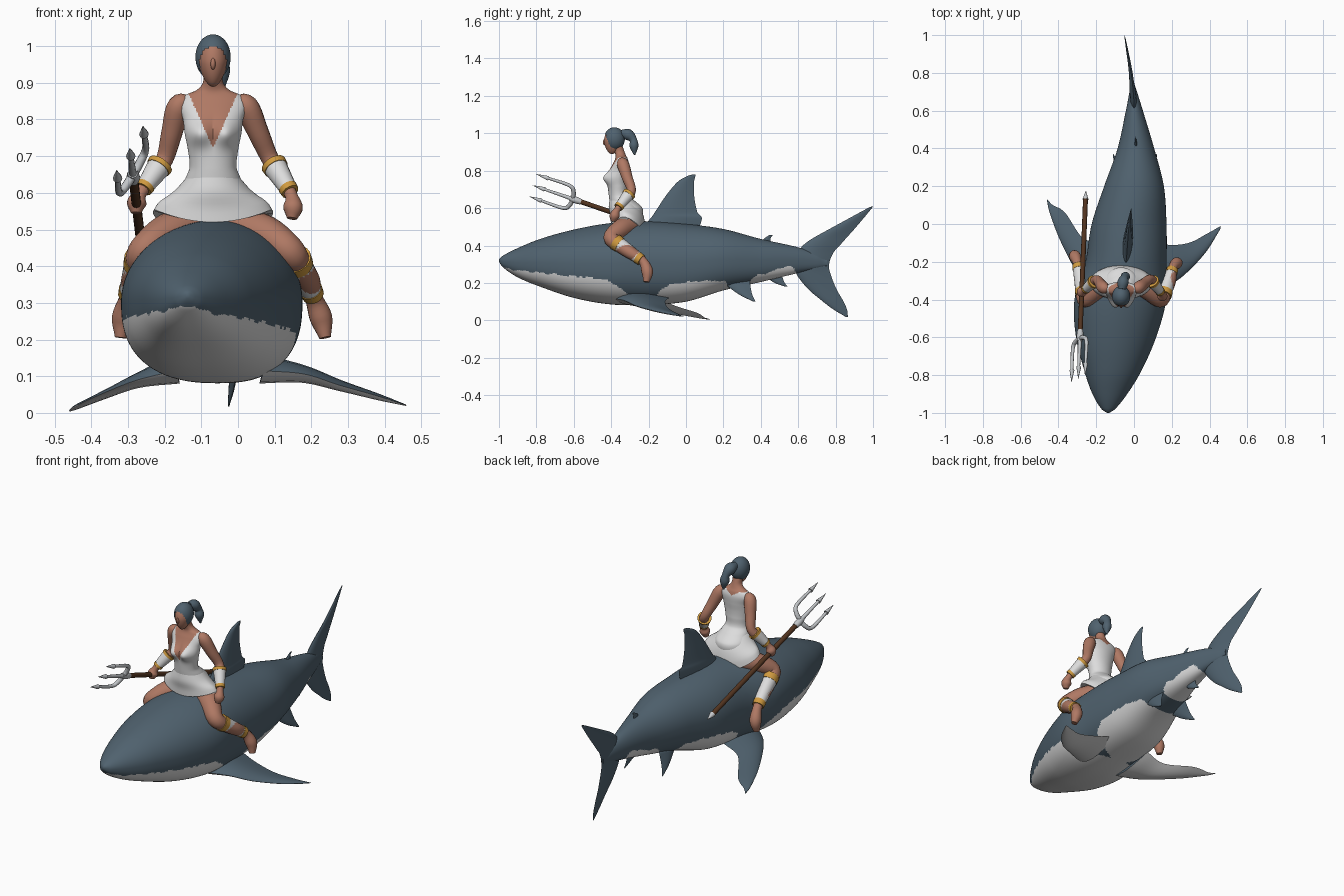
import bpy, bmesh, math
from mathutils import Vector as V

if "Cube" in bpy.data.objects:
    bpy.data.objects.remove(bpy.data.objects["Cube"])


def material(name, r, g, b):
    m = bpy.data.materials.new(name)
    m.diffuse_color = (r, g, b, 1)
    m.use_nodes = True
    m.node_tree.nodes["Principled BSDF"].inputs["Base Color"].default_value = m.diffuse_color
    return m


SLATE = material("slate blue", .08, .122, .158)
WHITE = material("white", .72, .72, .72)
SKIN = material("skin", .43, .19, .127)
GOLD = material("gold", .62, .32, .05)
WOOD = material("dark wood", .085, .034, .014)
METAL = material("pale metal", .55, .57, .59)


def curve(keys, t):
    """Smooth interpolation of rows (t, a, b, ...) at t."""
    n = len(keys)
    i = max([k for k in range(n - 1) if keys[k][0] <= t], default=0)
    h = keys[i + 1][0] - keys[i][0]
    s = min(max((t - keys[i][0]) / h, 0), 1)

    def slope(k, c):
        a, b = keys[max(k - 1, 0)], keys[min(k + 1, n - 1)]
        return (b[c] - a[c]) / (b[0] - a[0])
    out = []
    for c in range(1, len(keys[0])):
        out.append((2*s**3 - 3*s*s + 1) * keys[i][c] + (s**3 - 2*s*s + s) * h * slope(i, c)
                   + (3*s*s - 2*s**3) * keys[i + 1][c] + (s**3 - s*s) * h * slope(i + 1, c))
    return out


def finish(name, bm, mats, rule=None, angle=50):
    bmesh.ops.recalc_face_normals(bm, faces=bm.faces)
    for f in bm.faces:
        f.smooth = True
        if rule:
            f.material_index = int(rule(f.calc_center_median(), f.normal))
    me = bpy.data.meshes.new(name)
    bm.to_mesh(me)
    bm.free()
    for m in mats:
        me.materials.append(m)
    me.set_sharp_from_angle(angle=math.radians(angle))
    ob = bpy.data.objects.new(name, me)
    bpy.context.collection.objects.link(ob)
    return ob


def loft(name, rings, mats, rule=None, angle=50):
    bm = bmesh.new()
    vs = [[bm.verts.new(p) for p in r] for r in rings]
    n = len(vs[0])
    for a, b in zip(vs, vs[1:]):
        for i in range(n):
            j = (i + 1) % n
            bm.faces.new((a[i], a[j], b[j], b[i]))
    bm.faces.new(vs[0])
    bm.faces.new(vs[-1])
    return finish(name, bm, mats, rule, angle)


def tube(name, pts, mat, sub=5, n=16):
    """Round limb through points (x, y, z, radius)."""
    keys = [(i, *p) for i, p in enumerate(pts)]
    count = (len(pts) - 1) * sub
    path = [curve(keys, i / sub) for i in range(count + 1)]
    rings, u = [], V((.31, .2, .93))
    for i, p in enumerate(path):
        d = (V(path[min(i + 1, count)][:3]) - V(path[max(i - 1, 0)][:3])).normalized()
        u = (u - d * u.dot(d)).normalized()
        w = d.cross(u)
        rings.append([V(p[:3]) + p[3] * (u * math.cos(a) + w * math.sin(a))
                      for a in [2 * math.pi * k / n for k in range(n)]])
    return loft(name, rings, [mat])


def fin(name, sections, normal, mats=(SLATE,), rule=None):
    """Blade through sections (lead point, trail point, half thickness)."""
    keys = [(i, *a, *b, t) for i, (a, b, t) in enumerate(sections)]
    rings, nv = [], V(normal).normalized()
    for i in range((len(keys) - 1) * 6 + 1):
        v = curve(keys, i / 6)
        a, b, ring = V(v[:3]), V(v[3:6]), []
        for k in range(20):
            t = (1 - math.cos(2 * math.pi * k / 20)) / 2
            side = 1 if k < 10 else -1
            ring.append(a.lerp(b, t) + nv * side * v[6] * math.sin(math.pi * t ** .7))
        rings.append(ring)
    return loft(name, rings, list(mats), rule, 60)


# Shark body: y, centre x, half width, top z, bottom z
BODY = [(-1, -.137, .006, .327, .313), (-.98, -.136, .036, .345, .284), (-.9, -.128, .092, .386, .23),
        (-.78, -.112, .15, .435, .18), (-.6, -.095, .212, .485, .12), (-.4, -.072, .243, .52, .085),
        (-.2, -.042, .215, .528, .083), (0, -.026, .198, .515, .1), (.2, 0, .158, .488, .16),
        (.4, .01, .097, .435, .205), (.6, .002, .045, .39, .253), (.7, -.004, .02, .355, .275),
        (.75, -.008, .008, .325, .29), (1, -.05, .004, .32, .29)]
# Height of the pale belly edge along y
EDGE = [(-1, .295), (-.96, .277), (-.85, .265), (-.6, .245), (-.45, .232), (-.36, .19), (-.29, .12), (-.26, .1),
        (-.17, .1), (-.145, .16), (-.1, .195), (0, .215), (.2, .218), (.235, .18), (.26, .1),
        (.32, .1), (.345, .22), (.45, .265), (.55, .295), (.585, .26), (.61, .1), (1, .1)]


def belly(c, n):
    wobble = .003 * math.sin(c.y * 70) + .002 * math.sin(c.y * 131) - .05 * (c.x + .07)
    return c.z < curve(EDGE, c.y)[0] + wobble and n.z < .5


rings = []
for i in range(221):
    y = -1 + 1.755 * i / 220
    cx, hw, zt, zb = curve(BODY, y)
    ring = []
    for k in range(140):
        c, s = math.cos(math.pi * k / 70), math.sin(math.pi * k / 70)
        e = 1 if s > 0 else .8
        ring.append(V((cx + hw * math.copysign(abs(c) ** e, c), y,
                       (zt + zb) / 2 + (zt - zb) / 2 * math.copysign(abs(s) ** e, s))))
    rings.append(ring)
loft("shark_body", rings, [SLATE, WHITE], belly)


# Upright fins: z, lead y, trail y, half thickness
def upright(name, rows):
    fin(name, [((curve(BODY, a)[0], a, z), (curve(BODY, b)[0], b, z), t) for z, a, b, t in rows], (1, 0, 0))


upright("dorsal_fin", [(.47, -.26, .06, .028), (.545, -.19, .085, .024), (.58, -.165, .06, .02),
                       (.67, -.105, .043, .015), (.74, -.045, .043, .01), (.77, .005, .05, .006), (.78, .035, .05, .002)])
upright("second_dorsal_fin", [(.40, .38, .46, .01), (.435, .415, .452, .006), (.457, .447, .465, .002)])
upright("anal_fin", [(.25, .41, .51, .01), (.205, .465, .525, .006), (.18, .53, .545, .002)])
upright("tail_fin", [(.018, .855, .866, .002), (.06, .785, .86, .006), (.11, .72, .837, .009), (.17, .65, .803, .013),
                     (.25, .59, .772, .018), (.3, .6, .765, .02), (.36, .6, .787, .018), (.4, .625, .822, .016),
                     (.44, .68, .857, .012), (.49, .77, .902, .009), (.55, .88, .953, .006), (.595, .963, .99, .003),
                     (.608, .99, 1, .001)])

# Side fins with pale undersides
def under(c, n):
    return n.z < -.1


fin("right_pectoral_fin", [((.07, -.38, .115), (.07, -.08, .125), .04), ((.18, -.33, .106), (.18, -.11, .104), .024),
                           ((.275, -.262, .076), (.29, -.1, .07), .015), ((.38, -.15, .046), (.38, -.055, .041), .009),
                           ((.455, -.03, .022), (.46, -.01, .02), .002)], (.3, 0, 1), (SLATE, WHITE), under)
fin("left_pectoral_fin", [((-.17, -.38, .115), (-.17, -.09, .125), .04), ((-.28, -.29, .088), (-.27, -.075, .085), .02),
                          ((-.385, -.1, .046), (-.365, .06, .04), .01), ((-.445, .055, .018), (-.43, .1, .014), .006),
                          ((-.46, .12, .006), (-.458, .13, .005), .002)], (-.3, 0, 1), (SLATE, WHITE), under)
for side, s in (("right", 1), ("left", -1)):
    fin(side + "_pelvic_fin", [((.005 + s * .08, .2, .2), (.005 + s * .075, .34, .215), .012),
                               ((.005 + s * .1, .28, .14), (.005 + s * .1, .352, .145), .008),
                               ((.005 + s * .115, .36, .1), (.005 + s * .115, .372, .1), .002)], (1, 0, .3))

# Rider torso with dress: z, centre y, half width, half depth
CX = -.068
TORSO = [(.54, -.315, .09, .08), (.6, -.318, .09, .085), (.64, -.342, .075, .067), (.67, -.36, .064, .053),
         (.72, -.365, .069, .053), (.76, -.365, .077, .053), (.8, -.358, .082, .05), (.84, -.348, .092, .042),
         (.865, -.345, .078, .033), (.88, -.348, .045, .028), (.9, -.355, .028, .027), (.93, -.365, .026, .027)]


def ring_z(keys, z, bust=0, n=64):
    cy, rx, ry = curve(keys, z)
    out = []
    for k in range(n):
        c, s = math.cos(2 * math.pi * k / n), math.sin(2 * math.pi * k / n)
        bump = bust * math.exp(-((abs(rx * c) - .036) ** 2 + (z - .762) ** 2) / .0011) if s < 0 else 0
        out.append(V((CX + rx * c, cy + ry * s - bump, z)))
    return out


def bare(c, n):
    half = (c.z - .722) * .45 if c.y < -.35 else (c.z - .845) * 1.6
    return c.z > .87 or abs(c.x - CX) < half


loft("torso_and_dress", [ring_z(TORSO, .54 + .39 * i / 130, .03, 140) for i in range(131)], [WHITE, SKIN], bare)
SKIRT = [(0, -.345, .07, .064), (.35, -.325, .105, .088), (.7, -.312, .148, .092), (1, -.31, .164, .092)]
rings = []
for i in range(11):
    t = i / 10
    ring = []
    for p in ring_z(SKIRT, t):
        # hem rises over the thighs and drops behind
        side, back = (p.x - CX) / .16, (p.y + .31) / .092
        ring.append(V((p.x, p.y, .645 - .125 * t + t * (.035 * side ** 2 - .04 * max(back + .25, 0)))))
    rings.append(ring)
loft("skirt", rings, [WHITE])


# Head, nose, hair
def ellipsoid(name, centre, radii, mat, shape=None, cut=None):
    bm = bmesh.new()
    bmesh.ops.create_uvsphere(bm, u_segments=48, v_segments=32, radius=1)
    for v in bm.verts:
        if shape:
            v.co = shape(v.co)
        v.co = V([c + r * q for c, r, q in zip(centre, radii, v.co)])
    if cut:
        bad = [f for f in bm.faces if cut(f.calc_center_median())]
        bmesh.ops.delete(bm, geom=bad, context='FACES')
    return finish(name, bm, [mat])


def jaw(p):
    k = 1 - .25 * max(-p.z, 0)
    return V((p.x * k, p.y * k - .15 * max(-p.z, 0), p.z))


ellipsoid("head", (CX, -.388, .958), (.04, .05, .069), SKIN, jaw)
ellipsoid("nose", (CX, -.434, .952), (.007, .011, .016), SKIN)
ellipsoid("hair", (CX, -.383, .97), (.048, .056, .062), SLATE,
          cut=lambda c: c.y < -.395 - (c.z - .9) * .38 and abs(c.x - CX) < .042)
tube("ponytail", [(-.064, -.345, 1, .02), (-.058, -.308, .992, .03), (-.05, -.282, .965, .02),
                  (-.045, -.278, .93, .024), (-.04, -.275, .885, .004)], SLATE)


# Limbs with cuffs
def cuff(name, a, b, wide):
    a, b = V(a), V(b)

    def at(t, extra):
        p = a.lerp(b, t)
        return (p.x, p.y, p.z, p.w + extra)
    tube(name, [at(0, 0), at(1, 0)], WHITE, 4)
    tube(name + "_upper_band", [at(-.02, .002), at(wide, .002)], GOLD, 2)
    tube(name + "_lower_band", [at(.87, .002), at(1.03, .002)], GOLD, 2)


tube("right_arm", [(-.01, -.345, .85, .012), (.022, -.338, .837, .032), (.055, -.315, .765, .029), (.088, -.292, .692, .024),
                   (.118, -.328, .645, .025), (.145, -.367, .593, .017), (.15, -.382, .56, .027), (.147, -.39, .53, .014)], SKIN)
tube("left_arm", [(-.127, -.345, .85, .012), (-.16, -.338, .837, .032), (-.18, -.315, .765, .029), (-.2, -.295, .692, .024),
                  (-.235, -.328, .645, .025), (-.265, -.352, .6, .017), (-.276, -.36, .573, .027), (-.278, -.367, .545, .014)], SKIN)
cuff("right_bracer", (.098, -.304, .676, .034), (.141, -.36, .605, .023), .14)
cuff("left_bracer", (-.212, -.306, .676, .034), (-.257, -.346, .612, .023), .14)
tube("right_leg", [(-.01, -.29, .51, .06), (.075, -.35, .485, .053), (.14, -.4, .441, .042), (.165, -.355, .4, .037),
                   (.19, -.295, .36, .034), (.205, -.232, .318, .024), (.226, -.207, .26, .031), (.238, -.212, .205, .016)], SKIN)
tube("left_leg", [(-.13, -.29, .51, .06), (-.2, -.35, .485, .053), (-.258, -.4, .441, .042), (-.272, -.35, .4, .037),
                  (-.285, -.28, .36, .034), (-.298, -.21, .318, .024), (-.313, -.17, .26, .031), (-.32, -.17, .205, .016)], SKIN)
cuff("right_shin_guard", (.157, -.376, .418, .042), (.203, -.243, .325, .029), .17)
cuff("left_shin_guard", (-.267, -.372, .418, .042), (-.296, -.22, .325, .029), .17)

# Trident
TAIL, TIP, SPREAD = V((-.255, .175, .382)), V((-.295, -.82, .722)), V((.036, .018, .06))


def on(t, r, side=0.0):
    p = TAIL.lerp(TIP, t) + SPREAD * side
    return (p.x, p.y, p.z, r)


tube("trident_shaft", [on(.04, .013), on(.76, .013)], WOOD)
tube("trident_butt", [on(0, .001), on(.045, .016)], METAL, 2)
tube("trident_collar", [on(.74, .015), on(.77, .018), on(.8, .014)], METAL)
for label, s in (("upper", 1), ("middle", 0), ("lower", -1)):
    tube(label + "_prong", [on(.785, .012), on(.79, .012, .55 * s), on(.82, .01, s), on(.95, .007, s)], METAL, 5, 10)
    tube(label + "_prong_point", [on(.935, .013, s), on(1, .0005, s)], METAL, 2, 10)
